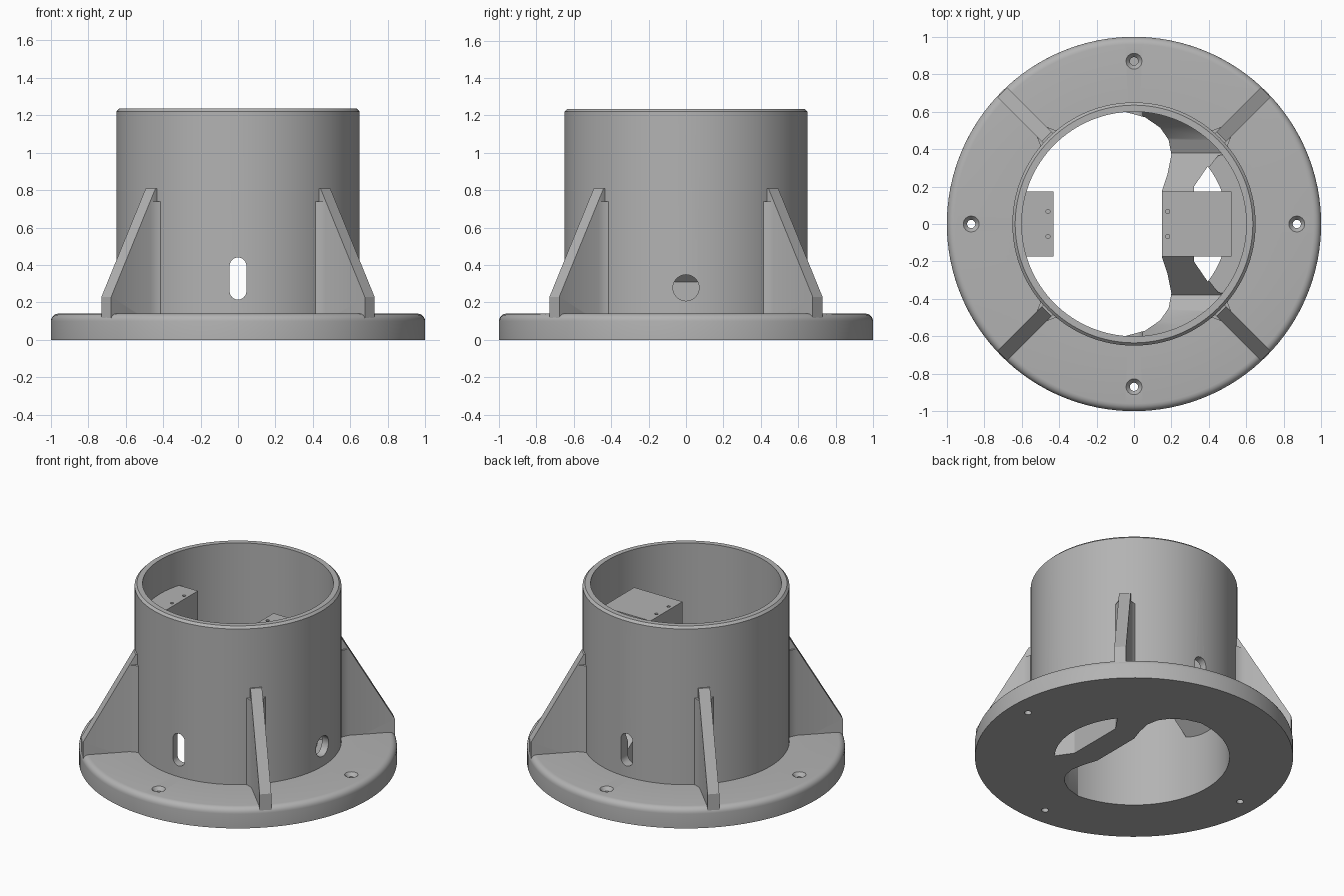
import bpy, bmesh, math
from mathutils import Matrix, Vector

cube = bpy.data.objects.get("Cube")
if cube:
    bpy.data.objects.remove(cube, do_unlink=True)

grey = bpy.data.materials.new("plain_grey")
grey.use_nodes = True
COLOUR = (0.45, 0.45, 0.45, 1)
grey.diffuse_color = COLOUR
grey.node_tree.nodes["Principled BSDF"].inputs["Base Color"].default_value = COLOUR


def make(name, bm):
    bmesh.ops.recalc_face_normals(bm, faces=bm.faces)
    mesh = bpy.data.meshes.new(name)
    bm.to_mesh(mesh)
    bm.free()
    mesh.materials.append(grey)
    ob = bpy.data.objects.new(name, mesh)
    bpy.context.scene.collection.objects.link(ob)
    return ob


def prism(name, pts, axis, lo, hi):
    """Extrude a 2D outline along axis: x uses (y,z), y uses (x,z), z uses (x,y)."""
    place = {"x": lambda a, b, c: (c, a, b),
             "y": lambda a, b, c: (a, c, b),
             "z": lambda a, b, c: (a, b, c)}[axis]
    bm = bmesh.new()
    low = [bm.verts.new(place(a, b, lo)) for a, b in pts]
    high = [bm.verts.new(place(a, b, hi)) for a, b in pts]
    bm.faces.new(low)
    bm.faces.new(high)
    n = len(pts)
    for i in range(n):
        j = (i + 1) % n
        bm.faces.new((low[i], low[j], high[j], high[i]))
    return make(name, bm)


def revolve(name, profile, steps, centre=(0, 0)):
    """Spin a closed (radius, z) outline into a ring."""
    bm = bmesh.new()
    rings = []
    for k in range(steps):
        a = math.tau * k / steps
        rings.append([bm.verts.new((centre[0] + r * math.cos(a),
                                    centre[1] + r * math.sin(a), z)) for r, z in profile])
    n = len(profile)
    for k in range(steps):
        p, q = rings[k], rings[(k + 1) % steps]
        for i in range(n):
            j = (i + 1) % n
            bm.faces.new((p[i], p[j], q[j], q[i]))
    return make(name, bm)


def arc(r, start, end, steps, cx=0, cy=0):
    out = []
    for i in range(steps + 1):
        a = math.radians(start + (end - start) * i / steps)
        out.append((cx + r * math.cos(a), cy + r * math.sin(a)))
    return out


def disc(name, r, lo, hi, axis="z", at=(0, 0), steps=32):
    return prism(name, arc(r, 0, 360, steps, *at)[:-1], axis, lo, hi)


def boolean(ob, cutter, operation="DIFFERENCE"):
    mod = ob.modifiers.new("cut", "BOOLEAN")
    mod.operation = operation
    mod.solver = "EXACT"
    mod.object = cutter
    bpy.context.view_layer.objects.active = ob
    bpy.ops.object.modifier_apply(modifier=mod.name)
    bpy.data.objects.remove(cutter, do_unlink=True)


def mirrored(pts):
    """Close an outline with its reflection in y = 0."""
    return pts + [(x, -y) for x, y in reversed(pts)]


# Round flange and tube in one turned body
IN, OUT, TOP, FLANGE = 0.6, 0.65, 1.235, 0.14
profile = ([(IN, 0), (1, 0)] + arc(0.04, 0, 90, 5, 0.96, FLANGE - 0.04)
           + [(OUT, FLANGE), (OUT, TOP - 0.015), (OUT - 0.015, TOP), (IN, TOP)])
body = revolve("flanged_tube", profile, 128)

# Countersunk screw holes in the flange
for k in range(4):
    a = k * math.pi / 2
    at = (0.87 * math.cos(a), 0.87 * math.sin(a))
    bm = bmesh.new()
    bmesh.ops.create_cone(bm, cap_ends=True, segments=24, radius1=0.02, radius2=0.045,
                          depth=0.03, matrix=Matrix.Translation((*at, FLANGE - 0.012)))
    boolean(body, make("countersink", bm))
    boolean(body, disc("screw_hole", 0.022, -0.1, 0.3, at=at, steps=24))


def slot_cutter():
    """Upright slot running through front and back walls."""
    outline = (arc(0.045, 0, 180, 12, 0, 0.395) + arc(0.045, 180, 360, 12, 0, 0.26))
    return prism("slot", outline, "y", -0.8, 0.8)


boolean(body, slot_cutter())
boolean(body, disc("cable_hole", 0.07, 0.45, 0.8, "x", (0, 0.278)))

# Four diagonal gussets with a small flare where they meet the tube
for k, label in enumerate(("back_left", "back_right", "front_right", "front_left")):
    turn = Matrix.Rotation(math.radians(45 + 90 * k), 4, "Z")
    web = prism("gusset_" + label,
                [(0.62, 0.05), (0.995, 0.05), (0.995, 0.23), (0.66, 0.81), (0.62, 0.81)],
                "y", -0.037, 0.037)
    flare = prism("flare", mirrored([(0.63, 0.075), (0.655, 0.055), (0.7, 0.036)]),
                  "z", 0.1, 0.74)
    boolean(web, flare, "UNION")
    web.data.transform(turn)

# Inner floor: a bridge with sloping shoulders, trimmed to the bore
half = [(0.62, 0.45), (0.54, 0.28), (0.46, 0.18), (0.38, FLANGE), (0.17, 0.36)]
outline = ([(-0.62, 0), (0.62, 0)] + half + [(-y, z) for y, z in reversed(half)])
floor = prism("inner_floor", outline, "x", -0.2, 0.62)
boolean(floor, disc("bore", IN + 0.004, -0.1, 1, steps=128), "INTERSECT")
# flat ledge beside the outer wall
boolean(floor, prism("ledge", mirrored([(0.32, 0.2), (0.45, 0.365), (0.7, 0.42)]),
                     "z", FLANGE, 0.9))
# large lobed opening
lobe = [(0.15, 0.18), (0.18, 0.27), (0.2, 0.37), (0.185, 0.45), (0.14, 0.515),
        (0.06, 0.57), (-0.05, 0.6), (-0.2, 0.7), (-0.7, 0.7)]
boolean(floor, prism("large_opening", mirrored(lobe), "z", -0.1, 0.9))
# small outer opening
boolean(floor, prism("small_opening",
                     [(0.32, -0.2)] + arc(0.5, -38, 38, 16) + [(0.32, 0.2)],
                     "z", -0.1, 0.9))
boolean(floor, slot_cutter())

# Mounting blocks with sloping undersides and pilot holes
post = prism("mounting_post", [(0.15, 0.02), (0.32, 0.02), (0.32, 0.31), (0.52, 0.51),
                               (0.52, 1), (0.15, 1)], "y", -0.175, 0.175)
bracket = prism("wall_bracket", [(-0.43, 1), (-0.61, 1), (-0.61, 0.4), (-0.43, 0.58)],
                "y", -0.175, 0.175)
boolean(bracket, disc("bore", 0.62, 0, 1.2, steps=128), "INTERSECT")
for ob, x in ((post, 0.18), (bracket, -0.46)):
    for y in (-0.067, 0.067):
        boolean(ob, disc("pilot_hole", 0.011, 0.8, 1.1, at=(x, y), steps=16))

# Smooth round walls, crisp edges
for ob in bpy.context.scene.objects:
    ob.select_set(ob.type == "MESH")
bpy.context.view_layer.objects.active = body
bpy.ops.object.shade_smooth_by_angle(angle=math.radians(28))
